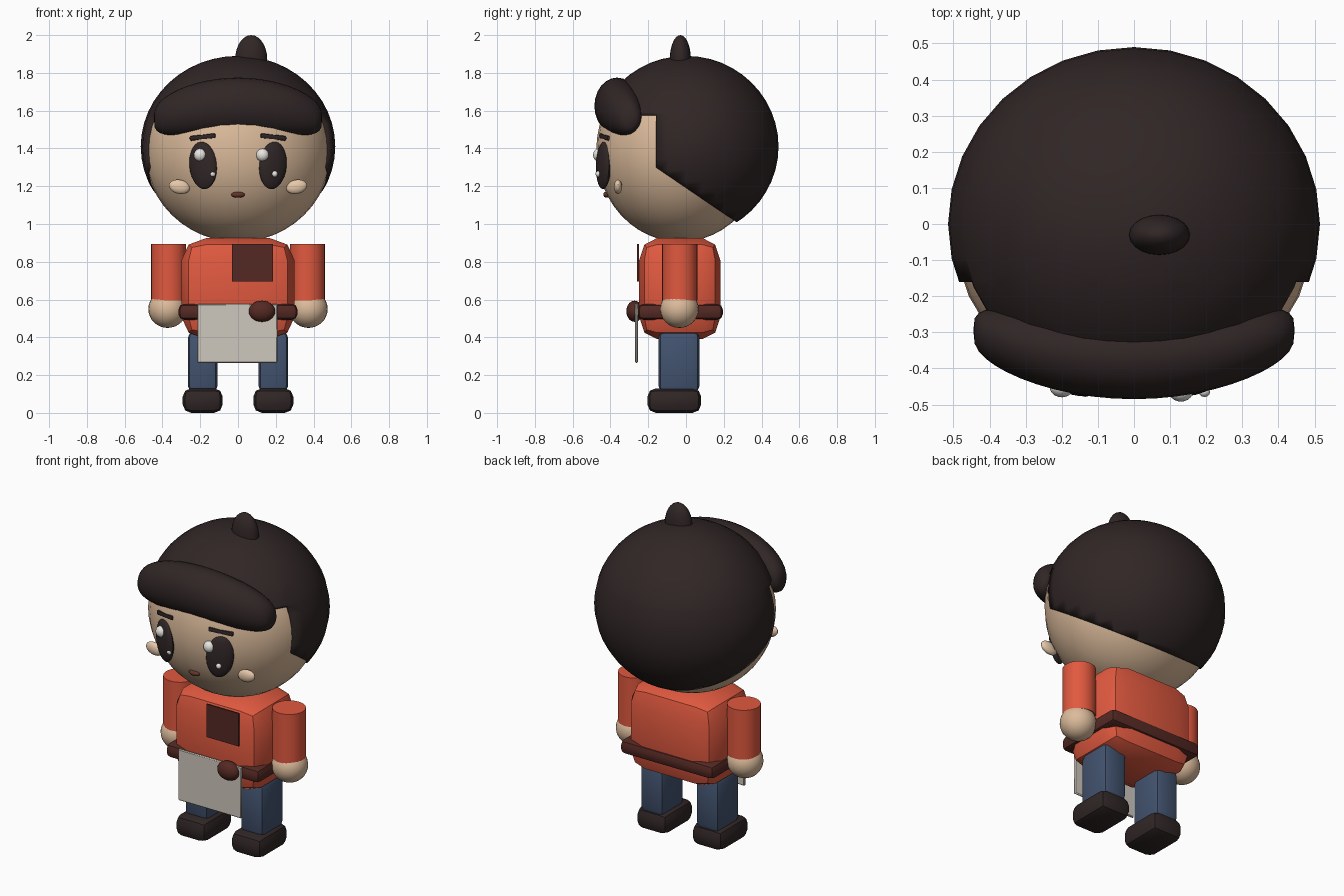
import bpy, bmesh, math
from mathutils import Matrix, Vector, Euler

default = bpy.data.objects.get("Cube")
if default:
    bpy.data.objects.remove(default, do_unlink=True)


def material(name, rgb):
    mat = bpy.data.materials.new(name)
    mat.use_nodes = True
    mat.diffuse_color = (*rgb, 1)
    bsdf = mat.node_tree.nodes["Principled BSDF"]
    bsdf.inputs["Base Color"].default_value = (*rgb, 1)
    bsdf.inputs["Roughness"].default_value = 0.8
    return mat


SKIN = material("skin", (0.72, 0.5, 0.33))
BLUSH = material("pale_skin", (0.8, 0.58, 0.4))
HAIR = material("dark_hair", (0.03, 0.019, 0.019))
SHIRT = material("orange_red", (0.75, 0.1, 0.05))
BELT = material("dark_leather", (0.09, 0.022, 0.017))
MOUTH = material("mouth_brown", (0.13, 0.035, 0.022))
DENIM = material("denim", (0.055, 0.087, 0.16))
PAPER = material("paper", (0.62, 0.58, 0.51))
WHITE = material("white", (0.8, 0.79, 0.75))


def finish(bm, name, mat, loc, rot=(0, 0, 0), angle=40):
    mesh = bpy.data.meshes.new(name)
    bmesh.ops.recalc_face_normals(bm, faces=bm.faces)
    bm.to_mesh(mesh)
    bm.free()
    mesh.materials.append(mat)
    for poly in mesh.polygons:
        poly.use_smooth = True
    mesh.set_sharp_from_angle(angle=math.radians(angle))
    obj = bpy.data.objects.new(name, mesh)
    obj.location = loc
    obj.rotation_euler = Euler([math.radians(a) for a in rot])
    bpy.context.collection.objects.link(obj)
    return obj


def sphere_mesh(radii, segments=32, rings=20):
    bm = bmesh.new()
    bmesh.ops.create_uvsphere(bm, u_segments=segments, v_segments=rings, radius=1)
    bmesh.ops.scale(bm, vec=radii, verts=bm.verts)
    return bm


def ellipsoid(name, mat, loc, radii, rot=(0, 0, 0), segments=20, rings=14):
    return finish(sphere_mesh(radii, segments, rings), name, mat, loc, rot)


def box(name, mat, loc, size, bevel=0.0, segments=2, rot=(0, 0, 0), relative=False):
    # relative: bevel the unit cube first, so the rounding stretches with the size
    bm = bmesh.new()
    bmesh.ops.create_cube(bm, size=1)
    if not relative:
        bmesh.ops.scale(bm, vec=size, verts=bm.verts)
    if bevel:
        bmesh.ops.bevel(bm, geom=bm.edges[:], offset=bevel, segments=segments,
                        profile=0.5, affect='EDGES')
    if relative:
        bmesh.ops.scale(bm, vec=size, verts=bm.verts)
    return finish(bm, name, mat, loc, rot)


# Head
ellipsoid("head", SKIN, (0, -0.03, 1.39), (0.495, 0.445, 0.485), segments=32, rings=24)

# Hair cap: a shell with the face opening and the slanted nape cut away
hair_centre = Vector((0, 0, 1.41))
bm = sphere_mesh((0.515, 0.49, 0.48), 32, 24)
bmesh.ops.translate(bm, vec=hair_centre, verts=bm.verts)
slant_point, slant_normal = Vector((0, -0.16, 1.3)), Vector((0, 0.68, 1))
cuts = [((0, -0.16, 0), (0, 1, 0)), ((0, 0, 1.58), (0, 0, 1)), (slant_point, slant_normal)]
for point, normal in cuts:
    bmesh.ops.bisect_plane(bm, geom=bm.verts[:] + bm.edges[:] + bm.faces[:],
                           plane_co=point, plane_no=normal)
removed = []
for face in bm.faces:
    c = face.calc_center_median()
    if (c.y < -0.16 and c.z < 1.58) or (c - slant_point).dot(slant_normal) < 0:
        removed.append(face)
bmesh.ops.delete(bm, geom=removed, context='FACES')
bmesh.ops.translate(bm, vec=-hair_centre, verts=bm.verts)
hair = finish(bm, "hair_cap", HAIR, hair_centre)
shell = hair.modifiers.new("thickness", 'SOLIDIFY')
shell.thickness = 0.03
shell.offset = -1

# Fringe: a full sausage that bends back and down towards its ends
bm = sphere_mesh((1, 1, 1), 24, 24)
bmesh.ops.rotate(bm, matrix=Matrix.Rotation(math.pi / 2, 3, 'Y'), verts=bm.verts)
for v in bm.verts:
    t = v.co.x
    full = max(1 - t * t, 0.0001) ** -0.2
    v.co = (0.445 * t,
            0.12 * v.co.y * full - 0.365 + 0.07 * t * t,
            0.15 * v.co.z * full + 1.625 - 0.07 * t * t)
finish(bm, "fringe", HAIR, (0, 0, 0), angle=80)
ellipsoid("topknot", HAIR, (0.07, -0.03, 1.87), (0.085, 0.056, 0.13))

# Face
ellipsoid("mouth", MOUTH, (0, -0.42, 1.155), (0.036, 0.018, 0.016))
for side, label in ((1, "left"), (-1, "right")):
    ellipsoid(label + "_eye", HAIR, (0.185 * side, -0.437, 1.31), (0.078, 0.03, 0.126),
              rot=(0, 6 * side, 22 * side))
    box(label + "_brow", HAIR, (0.185 * side, -0.425, 1.46), (0.145, 0.03, 0.026), 0.008,
        rot=(0, 6 * side, 18 * side))
    ellipsoid(label + "_cheek", BLUSH, (0.31 * side, -0.36, 1.197), (0.056, 0.022, 0.037),
              rot=(0, -12 * side, 0))
for label, big_x, big_y, small_x in (("left", 0.13, -0.462, 0.195), ("right", -0.2, -0.45, -0.135)):
    ellipsoid(label + "_eye_glint", WHITE, (big_x, big_y, 1.365), (0.034, 0.03, 0.034))
    ellipsoid(label + "_eye_spark", WHITE, (small_x, -0.465, 1.265), (0.016, 0.014, 0.016),
              segments=12, rings=8)

# Torso and belt
box("shirt", SHIRT, (0, -0.033, 0.658), (0.6, 0.43, 0.535), 0.22, 2, relative=True)
box("belt", BELT, (0, -0.03, 0.535), (0.63, 0.45, 0.085), 0.03)
ellipsoid("belt_pouch", BELT, (0.127, -0.272, 0.538), (0.07, 0.044, 0.056))
box("chest_pocket", BELT, (0.077, -0.254, 0.795), (0.215, 0.009, 0.2))
box("paper_sheet", PAPER, (-0.003, -0.262, 0.421), (0.425, 0.015, 0.312), 0.005, 1)

# Limbs
for side, label in ((1, "left"), (-1, "right")):
    bm = bmesh.new()
    bmesh.ops.create_cone(bm, cap_ends=True, segments=28, radius1=0.093, radius2=0.093, depth=0.3)
    finish(bm, label + "_sleeve", SHIRT, (0.367 * side, -0.033, 0.745))
    ellipsoid(label + "_hand", SKIN, (0.373 * side, -0.035, 0.55), (0.102, 0.102, 0.1),
              segments=24, rings=16)
    box(label + "_leg", DENIM, (0.187 * side, -0.037, 0.27), (0.155, 0.215, 0.32), 0.03)
    box(label + "_shoe", HAIR, (0.187 * side, -0.062, 0.065), (0.212, 0.285, 0.13), 0.045)
